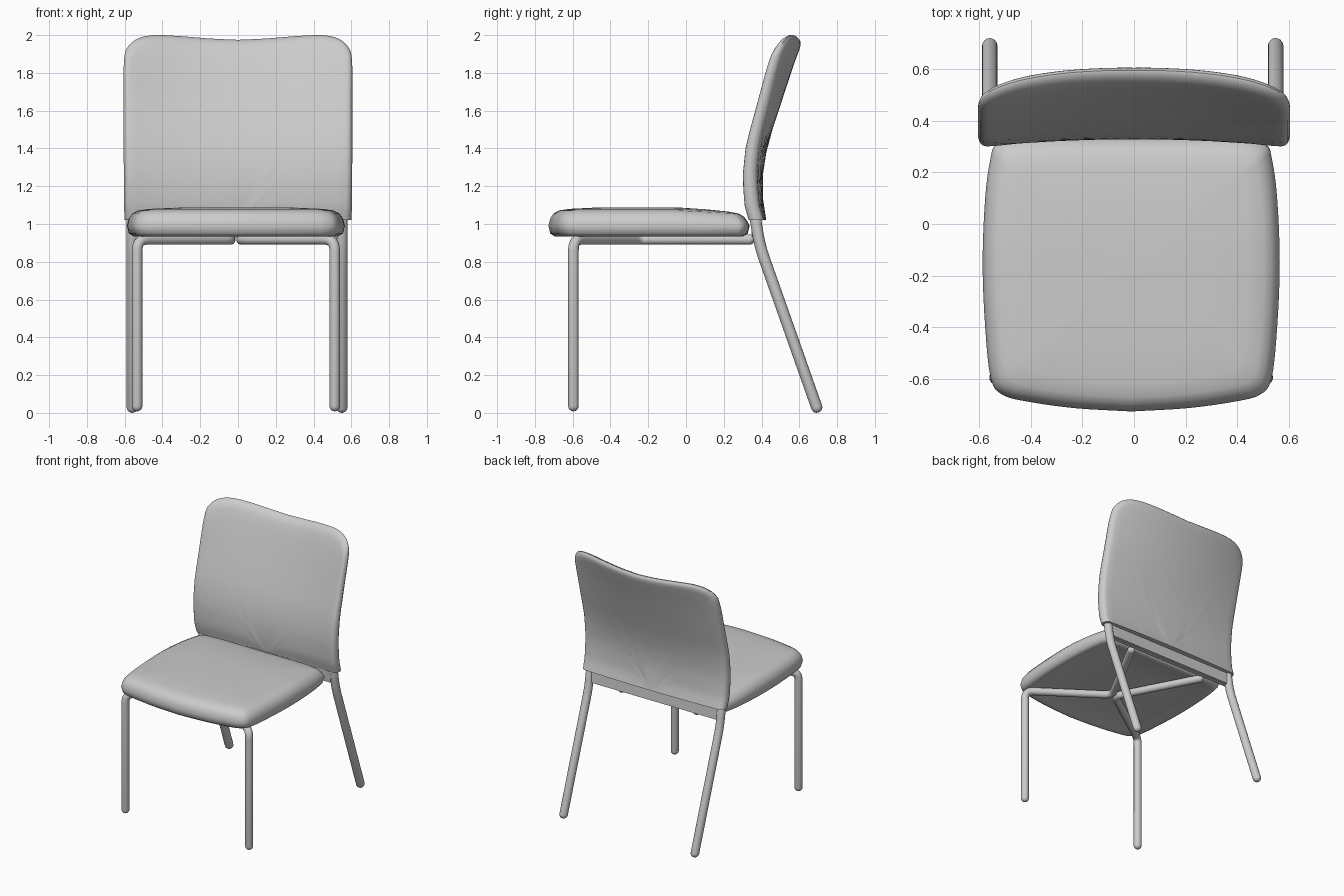
import bpy, bmesh, math
from mathutils import Vector

cube = bpy.data.objects.get("Cube")
if cube:
    bpy.data.objects.remove(cube)

grey = bpy.data.materials.new("light_grey")
grey.use_nodes = True
colour = (0.6, 0.6, 0.6, 1)
grey.diffuse_color = colour
grey.node_tree.nodes["Principled BSDF"].inputs["Base Color"].default_value = colour


def finish(bm, name, angle=50):
    """Turn a bmesh into a smooth-shaded object."""
    bmesh.ops.remove_doubles(bm, verts=bm.verts, dist=0.0005)
    bmesh.ops.recalc_face_normals(bm, faces=bm.faces)
    mesh = bpy.data.meshes.new(name)
    bm.to_mesh(mesh)
    bm.free()
    mesh.materials.append(grey)
    obj = bpy.data.objects.new(name, mesh)
    bpy.context.collection.objects.link(obj)
    bpy.ops.object.select_all(action="DESELECT")
    obj.select_set(True)
    bpy.context.view_layer.objects.active = obj
    bpy.ops.object.shade_smooth_by_angle(angle=math.radians(angle))
    return obj


def smooth_path(points, steps=4):
    """Catmull-Rom curve through an open list of points."""
    p = [Vector(q) for q in points]
    p = [2 * p[0] - p[1]] + p + [2 * p[-1] - p[-2]]
    out = []
    for a, b, c, d in zip(p, p[1:], p[2:], p[3:]):
        for i in range(steps):
            t = i / steps
            out.append(0.5 * (2 * b + (c - a) * t + (2 * a - 5 * b + 4 * c - d) * t ** 2
                              + (3 * b - a - 3 * c + d) * t ** 3))
    return out + [p[-2]]


def mirrored(half):
    """Complete a half outline that starts and ends on, or starts at, x = 0."""
    return [Vector((-q.x, q.y)) for q in reversed(half) if q.x > 0.001] + half


def skin(bm, rings, closed):
    loops = [[bm.verts.new(co) for co in ring] for ring in rings]
    for a, b in zip(loops, loops[1:]):
        n = len(a)
        for i in range(n if closed else n - 1):
            j = (i + 1) % n
            bm.faces.new((a[i], a[j], b[j], b[i]))
    return loops


def tube(name, points, radius, bend=0.06):
    """Round tube with rounded corners and domed ends."""
    pts = [Vector(p) for p in points]
    path = [pts[0]]
    for a, b, c in zip(pts, pts[1:], pts[2:]):
        start = b + (a - b).normalized() * bend
        end = b + (c - b).normalized() * bend
        for i in range(7):
            t = i / 6
            path.append(start * (1 - t) ** 2 + b * 2 * t * (1 - t) + end * t * t)
    path.append(pts[-1])
    dirs = [(path[min(i + 1, len(path) - 1)] - path[max(i - 1, 0)]).normalized()
            for i in range(len(path))]
    # Dome stations at both ends: centre, direction, radius
    dome = [(math.sin(k * math.pi / 8), math.cos(k * math.pi / 8)) for k in range(4)]
    stations = [(path[0] + dirs[0] * radius * (1 - c), dirs[0], radius * s) for s, c in dome]
    stations += [(path[0] + dirs[0] * radius, dirs[0], radius)]
    stations += [(p, d, radius) for p, d in zip(path[1:-1], dirs[1:-1])]
    stations += [(path[-1] - dirs[-1] * radius, dirs[-1], radius)]
    stations += [(path[-1] - dirs[-1] * radius * (1 - c), dirs[-1], radius * s)
                 for s, c in reversed(dome)]
    # Carry one side vector along the path so the tube does not twist
    side = dirs[0].orthogonal()
    rings = []
    for centre, d, r in stations:
        side = (side - d * side.dot(d)).normalized()
        other = d.cross(side)
        rings.append([centre + r * (side * math.cos(a) + other * math.sin(a))
                      for a in (k * math.tau / 16 for k in range(16))])
    bm = bmesh.new()
    skin(bm, rings, True)
    return finish(bm, name)


# Seat cushion: plan outline shrunk through a rounded edge profile
SHIFT = -0.011
half = smooth_path([(0, -.728), (.22, -.715), (.4, -.69), (.5, -.663), (.545, -.6),
                    (.567, -.4), (.577, -.15), (.567, .1), (.547, .25), (.52, .31),
                    (.4, .335), (0, .335)])
outline = mirrored(half)
edge = [(.577, .955), (.3, .953), (.07, .948), (.035, .935), (.01, .95), (0, .99),
        (.01, 1.03), (.03, 1.056), (.06, 1.072), (.12, 1.08), (.25, 1.086),
        (.4, 1.088), (.577, 1.088)]
rings = []
for inset, z in edge:
    s = 1 - inset / .577
    ring = []
    for q in outline:
        y = -.2 + (q.y + .2) * s
        drop = .02 * max(0, y + .05) / .38 if z > 1 else 0
        ring.append((q.x * s + SHIFT, y, z - drop))
    rings.append(ring)
bm = bmesh.new()
skin(bm, rings, True)
finish(bm, "seat", 60)

# Backrest: arch outline, leaning back and bowed more towards the top
LEAN = [(1.02, .33), (1.1, .307), (1.25, .296), (1.4, .31), (1.5, .333), (1.6, .36),
        (1.8, .412), (1.9, .441), (2.01, .48)]
BASE = 1.02


def front_y(x, z):
    for (z0, y0), (z1, y1) in zip(LEAN, LEAN[1:]):
        if z <= z1:
            break
    bow = .015 + .08 * (z - BASE)
    return y0 + (y1 - y0) * (z - z0) / (z1 - z0) + bow * (1 - (x / .605) ** 2)


half = smooth_path([(0, 1.975), (.15, 1.982), (.3, 1.994), (.44, 2.0), (.53, 1.982),
                    (.585, 1.935), (.604, 1.86), (.605, 1.65), (.605, 1.35), (.603, 1.1),
                    (.6, BASE)])
arch = mirrored(half)
flat = [k / 8 for k in range(8)]
section = [(s, 0) for s in flat] + [(.945, 0), (.97, .06), (.988, .2), (1, .45), (1, .6),
                                    (.988, .83), (.97, .95), (.945, 1)]
section += [(s, 1) for s in reversed(flat)]
rings = []
for s, t in section:
    ring = []
    for q in arch:
        x, z = q.x * s, BASE + (q.y - BASE) * s
        depth = .08 - .018 * (z - BASE)
        ring.append((x, front_y(x, z) + t * depth, z))
    rings.append(ring)
bm = bmesh.new()
loops = skin(bm, rings, False)
# Close the flat underside
bm.faces.new([l[0] for l in loops] + [l[-1] for l in reversed(loops)])
bmesh.ops.triangulate(bm, faces=[f for f in bm.faces if len(f.verts) > 4])
finish(bm, "backrest", 45)

# Rear cross panel joining the back legs under the backrest
bm = bmesh.new()
bmesh.ops.create_cube(bm, size=1)
for v in bm.verts:
    top = v.co.z > 0
    v.co = (v.co.x * 1.1 - .005, .372 + v.co.y * .045 - (.008 if top else 0),
            1.03 if top else .925)
bmesh.ops.bevel(bm, geom=bm.edges[:], offset=.006, segments=2, affect="EDGES")
finish(bm, "rear_cross_panel", 40)

# Legs: each front leg bends under the seat into a diagonal rail
for name, side in (("left", 1), ("right", -1)):
    x = side * .523 + SHIFT
    tube(name + "_front_leg_and_rail",
         [(x, -.596, .008), (x, -.596, .918), (side * .012 + SHIFT, -.24, .918),
          (side * .33 + SHIFT, .36, .918)], .028)
    x = side * .555 - .005
    tube(name + "_rear_leg",
         [(x, .702, .002), (x, .392, .88), (x, .362, 1.06)], .03, .07)
